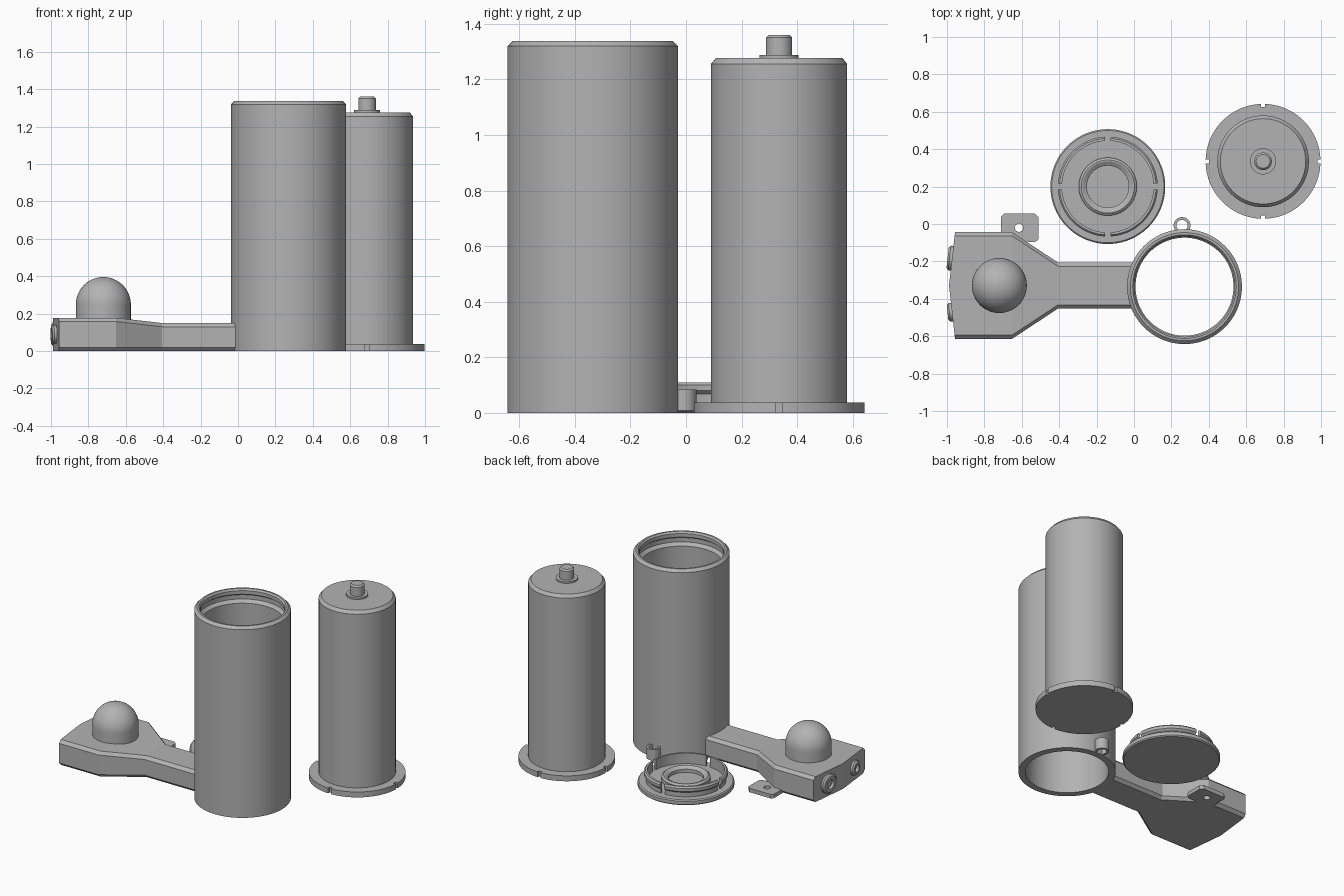
import bpy, bmesh, math
from mathutils import Matrix, Vector

if "Cube" in bpy.data.objects:
    bpy.data.objects.remove(bpy.data.objects["Cube"])

grey = bpy.data.materials.new("plain_grey")
grey.diffuse_color = (0.45, 0.45, 0.45, 1)
grey.use_nodes = True
grey.node_tree.nodes["Principled BSDF"].inputs["Base Color"].default_value = grey.diffuse_color


def finish(name, bm, angle=30):
    """Turn a bmesh into a shaded object."""
    bmesh.ops.remove_doubles(bm, verts=bm.verts, dist=1e-5)
    bmesh.ops.recalc_face_normals(bm, faces=bm.faces)
    me = bpy.data.meshes.new(name)
    bm.to_mesh(me)
    bm.free()
    me.materials.append(grey)
    ob = bpy.data.objects.new(name, me)
    bpy.context.collection.objects.link(ob)
    smooth(ob, angle)
    return ob


def smooth(ob, angle=30):
    bpy.ops.object.select_all(action='DESELECT')
    ob.select_set(True)
    bpy.context.view_layer.objects.active = ob
    bpy.ops.object.shade_smooth_by_angle(angle=math.radians(angle))


def lathe(name, profile, loc, n=96, start=0.0, sweep=2 * math.pi, closed=False, axis=(0, 0, 1)):
    """Spin an (r, z) profile around an axis; a partial sweep gets end caps."""
    bm = bmesh.new()
    full = sweep > 6.28
    rings = []
    for i in range(n if full else n + 1):
        a = start + sweep * i / n
        rings.append([bm.verts.new((r * math.cos(a), r * math.sin(a), z)) for r, z in profile])
    k = len(profile)
    for i in range(n):
        p, q = rings[i], rings[(i + 1) % len(rings)]
        for j in range(k if closed else k - 1):
            m = (j + 1) % k
            bm.faces.new((p[j], q[j], q[m], p[m]))
    if not full:
        bm.faces.new(rings[0])
        bm.faces.new(rings[-1])
    bmesh.ops.dissolve_degenerate(bm, dist=1e-5, edges=bm.edges)
    rot = Vector((0, 0, 1)).rotation_difference(Vector(axis)).to_matrix().to_4x4()
    bm.transform(Matrix.Translation(loc) @ rot)
    return finish(name, bm)


def cut(ob, cutter):
    """Subtract a cutter from an object, then discard the cutter."""
    mod = ob.modifiers.new("cut", 'BOOLEAN')
    mod.operation, mod.solver, mod.object = 'DIFFERENCE', 'EXACT', cutter
    bpy.ops.object.select_all(action='DESELECT')
    bpy.context.view_layer.objects.active = ob
    bpy.ops.object.modifier_apply(modifier=mod.name)
    bpy.data.objects.remove(cutter)
    smooth(ob)


def box(name, centre, size):
    bm = bmesh.new()
    bmesh.ops.create_cube(bm, size=1)
    bm.transform(Matrix.Translation(centre) @ Matrix.Diagonal((*size, 1)))
    return finish(name, bm)


# Open tube with chamfered rim and an inner locking groove
TX, TY = 0.27, -0.335
lathe("outer_tube", [(0.262, 0), (0.307, 0), (0.307, 1.319), (0.289, 1.337), (0.277, 1.337),
                     (0.268, 1.325), (0.268, 1.30), (0.282, 1.29), (0.282, 1.26), (0.262, 1.24)],
      (TX, TY, 0), closed=True)

# Small loop on the back of the tube
lathe("tube_loop", [(0.03, 0.008), (0.045, 0.008), (0.045, 0.085), (0.03, 0.085)],
      (0.257, -0.008, 0), n=40, closed=True)

# Plunger: notched base disc, long body, collar and pin
PX, PY = 0.69, 0.335
disc = lathe("plunger_base", [(0, 0), (0.307, 0), (0.307, 0.038), (0, 0.038)], (PX, PY, 0))
for i in range(4):
    a = i * math.pi / 2
    cx, cy = math.cos(a), math.sin(a)
    cut(disc, box("notch_cutter", (PX + 0.31 * cx, PY + 0.31 * cy, 0.02),
                  (0.04 if i % 2 == 0 else 0.022, 0.022 if i % 2 == 0 else 0.04, 0.2)))
lathe("plunger_body", [(0.245, 0.037), (0.245, 1.255), (0.228, 1.276), (0, 1.276)], (PX, PY, 0))
lathe("plunger_collar", [(0.07, 1.275), (0.07, 1.288), (0, 1.288)], (PX, PY, 0), n=48)
lathe("plunger_pin", [(0.047, 1.28), (0.047, 1.35), (0.037, 1.36), (0, 1.36)], (PX, PY, 0), n=48)

# Cap: base disc, four locking wall segments, inner seat ring
CAP = (-0.14, 0.2, 0)
lathe("cap_base", [(0, 0), (0.3, 0), (0.307, 0.007), (0.307, 0.03), (0.3, 0.037), (0, 0.037)], CAP)
gap = 0.06
for i in range(4):
    lathe("cap_lock_segment", [(0.245, 0.03), (0.255, 0.03), (0.255, 0.068), (0.267, 0.08),
                               (0.267, 0.1), (0.258, 0.11), (0.245, 0.11)],
          CAP, n=24, start=i * math.pi / 2 + gap, sweep=math.pi / 2 - 2 * gap, closed=True)
lathe("cap_seat_ring", [(0.112, 0.03), (0.155, 0.03), (0.155, 0.065), (0.142, 0.075),
                        (0.135, 0.075), (0.112, 0.06)], CAP, n=72, closed=True)

# Handle: chamfered sections lofted from the wide head down to the arm
HY, C = -0.329, 0.02
bm = bmesh.new()
rings = []
for s, (x, w, h) in enumerate([(-0.957, 0.285, 0.178), (-0.652, 0.285, 0.178),
                               (-0.406, 0.123, 0.15), (0.0, 0.123, 0.15)]):
    half = [(0, 0), (w - C, 0), (w, C), (w, h - C), (w - C, h), (0, h)]
    loop = half + [(-y, z) for y, z in half[-2:0:-1]]
    ring = []
    for y, z in loop:
        px = x
        if s == 0:    # shallow pointed end
            px = -0.989 + 0.032 * abs(y) / w
        elif s == 3:  # end follows the tube wall
            px = TX - math.sqrt(0.285 ** 2 - y * y)
        ring.append(bm.verts.new((px, HY + y, z)))
    rings.append(ring)
for p, q in zip(rings, rings[1:]):
    for j in range(len(p)):
        m = (j + 1) % len(p)
        bm.faces.new((p[j], p[m], q[m], q[j]))
for r in (rings[0], rings[-1]):
    bm.faces.new(r[:6])
    bm.faces.new(r[5:] + r[:1])
finish("handle", bm, 5)

# Dome on the handle head
R = 0.147
dome = [(R, 0.16)] + [(R * math.cos(i * math.pi / 36), 0.249 + R * math.sin(i * math.pi / 36))
                      for i in range(18)] + [(0, 0.249 + R)]
lathe("dome", dome, (-0.72, HY, 0), n=64)

# Two ringed sockets on the slanted end faces
for off, r in ((0.146, 0.066), (-0.142, 0.05)):
    side = math.copysign(1, off)
    x = -0.989 + 0.032 * abs(off) / 0.285
    lathe("end_socket", [(r, -0.02), (r, 0.014), (r - 0.012, 0.024), (r * 0.5, 0.024),
                         (r * 0.5, 0.004), (0, 0.004)],
          (x, HY + off, 0.09), n=48, axis=(-0.994, 0.111 * side, 0))

# Drilled mounting tab beside the head
outline = [(-0.71, -0.095), (-0.53, -0.095), (-0.516, -0.088), (-0.51, -0.075),
           (-0.51, 0.035), (-0.53, 0.055), (-0.695, 0.055), (-0.71, 0.04)]
bm = bmesh.new()
base = bm.faces.new([bm.verts.new((x, y, 0)) for x, y in outline])
ext = bmesh.ops.extrude_face_region(bm, geom=[base])["geom"]
bmesh.ops.translate(bm, vec=(0, 0, 0.028), verts=[v for v in ext if isinstance(v, bmesh.types.BMVert)])
if not base.is_valid or len(bm.faces) < 10:
    bm.faces.new([v for v in bm.verts if v.co.z < 0.001])
tab = finish("mounting_tab", bm)
cut(tab, lathe("hole_cutter", [(0, -0.1), (0.022, -0.1), (0.022, 0.1), (0, 0.1)],
               (-0.615, -0.02, 0), n=32))
